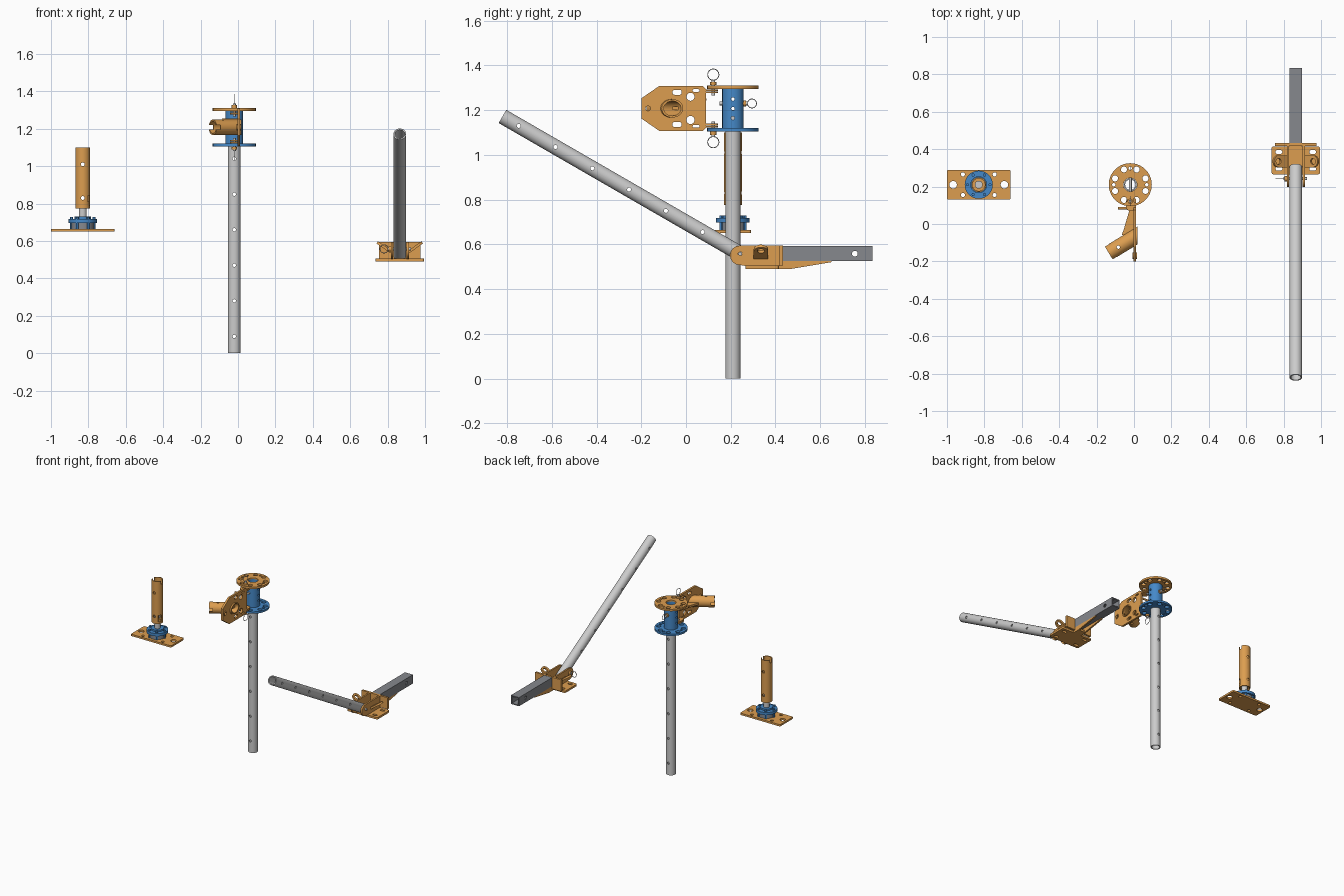
import bpy, bmesh
from math import sin, cos, pi, radians
from mathutils import Vector, Matrix

if "Cube" in bpy.data.objects:
    bpy.data.objects.remove(bpy.data.objects["Cube"])


def material(name, rgb):
    m = bpy.data.materials.new(name)
    m.diffuse_color = (*rgb, 1)
    m.use_nodes = True
    m.node_tree.nodes["Principled BSDF"].inputs["Base Color"].default_value = m.diffuse_color
    return m


ORANGE = material("orange_paint", (0.72, 0.34, 0.08))
BLUE = material("blue_paint", (0.06, 0.25, 0.58))
DARK = material("dark_steel", (0.24, 0.25, 0.27))


def add(name, bm, mat=None):
    bmesh.ops.recalc_face_normals(bm, faces=bm.faces)
    me = bpy.data.meshes.new(name)
    bm.to_mesh(me)
    bm.free()
    o = bpy.data.objects.new(name, me)
    bpy.context.collection.objects.link(o)
    if mat:
        me.materials.append(mat)
    return o


def tube(name, p0, p1, ro, ri=0, mat=None, n=40):
    # solid cylinder, or a hollow one when ri is given
    p0, p1 = Vector(p0), Vector(p1)
    q = (p1 - p0).to_track_quat('Z', 'Y')
    bm = bmesh.new()

    def loop(p, r):
        return [bm.verts.new(p + q @ Vector((r * cos(2 * pi * i / n), r * sin(2 * pi * i / n), 0))) for i in range(n)]
    loops = [loop(p0, ro), loop(p1, ro)]
    if ri:
        loops += [loop(p1, ri), loop(p0, ri)]
        pairs = [(loops[k], loops[(k + 1) % 4]) for k in range(4)]
    else:
        pairs = [(loops[0], loops[1])]
        bm.faces.new(loops[0])
        bm.faces.new(loops[1])
    for a, b in pairs:
        for i in range(n):
            j = (i + 1) % n
            bm.faces.new((a[i], a[j], b[j], b[i]))
    return add(name, bm, mat)


def box(name, lo, hi, mat=None):
    lo, hi = Vector(lo), Vector(hi)
    bm = bmesh.new()
    bmesh.ops.create_cube(bm, size=1)
    for v in bm.verts:
        v.co = (lo + hi) / 2 + v.co * (hi - lo)
    return add(name, bm, mat)


def cut(o, cutters):
    for c in cutters:
        m = o.modifiers.new("cut", 'BOOLEAN')
        m.operation, m.solver, m.object = 'DIFFERENCE', 'EXACT', c
        bpy.context.view_layer.objects.active = o
        bpy.ops.object.modifier_apply(modifier=m.name)
        bpy.data.objects.remove(c)
    return o


def drill(o, p, axis, r):
    p, a = Vector(p), Vector(axis) * 0.1
    return cut(o, [tube("cutter", p - a, p + a, r, n=20)])


def oval(cx, cy, a, b=None, n=40):
    b = b or a
    return [(cx + a * cos(2 * pi * i / n), cy + b * sin(2 * pi * i / n)) for i in range(n)]


def rect(x0, y0, x1, y1, r):
    # rectangle with rounded corners
    cs = [(x1 - r, y1 - r), (x0 + r, y1 - r), (x0 + r, y0 + r), (x1 - r, y0 + r)]
    return [(cx + r * cos((k + i / 5) * pi / 2), cy + r * sin((k + i / 5) * pi / 2))
            for k, (cx, cy) in enumerate(cs) for i in range(6)]


def plate(name, outline, holes, t, m, mat):
    # flat sheet of thickness t centred on the plane of matrix m
    cu = bpy.data.curves.new(name, 'CURVE')
    cu.dimensions, cu.fill_mode, cu.extrude = '2D', 'BOTH', t / 2
    for pts in [outline] + holes:
        s = cu.splines.new('POLY')
        s.points.add(len(pts) - 1)
        for p, (x, y) in zip(s.points, pts):
            p.co = (x, y, 0, 1)
        s.use_cyclic_u = True
    cu.materials.append(mat)
    o = bpy.data.objects.new(name, cu)
    bpy.context.collection.objects.link(o)
    o.matrix_world = m
    bpy.ops.object.select_all(action='DESELECT')
    o.select_set(True)
    bpy.context.view_layer.objects.active = o
    bpy.ops.object.convert(target='MESH')
    return o


def flat(z):
    return Matrix.Translation((0, 0, z))


def side(x):  # profile drawn in y, z
    return Matrix(((0, 0, 1, x), (1, 0, 0, 0), (0, 1, 0, 0), (0, 0, 0, 1)))


def ring(name, loc, rot, r):
    bpy.ops.mesh.primitive_torus_add(location=loc, rotation=rot, major_radius=r, minor_radius=0.002,
                                     major_segments=36, minor_segments=8)
    bpy.context.object.name = name


# --- swivel foot on the left ---
JX, Y = -0.83, 0.21
holes = [oval(JX + s * 0.137, Y, 0.02) for s in (-1, 1)]
holes += [oval(JX + a * 0.085, Y + b * 0.055, 0.011) for a in (-1, 1) for b in (-1, 1)]
plate("foot_plate", rect(-1, 0.13, -0.66, 0.29, 0.008), holes, 0.014, flat(0.658), ORANGE)
tube("foot_socket", (JX, Y, 0.665), (JX, Y, 0.7), 0.06, 0, DARK)
tube("foot_flange", (JX, Y, 0.697), (JX, Y, 0.718), 0.075, 0.03, BLUE)
tube("foot_collar", (JX, Y, 0.718), (JX, Y, 0.73), 0.045, 0.022, BLUE)
for i in range(6):
    a = i * pi / 3
    x, y = JX + 0.06 * cos(a), Y + 0.06 * sin(a)
    tube("foot_bolt", (x, y, 0.665), (x, y, 0.728), 0.009, 0, BLUE, 6)
tube("foot_stem", (JX, Y, 0.69), (JX, Y, 0.82), 0.021)
tube("sleeve_floor", (JX, Y, 0.785), (JX, Y, 0.81), 0.036, 0, ORANGE)
sleeve = tube("foot_sleeve", (JX, Y, 0.775), (JX, Y, 1.1), 0.04, 0.033, ORANGE)
cut(sleeve, [box("cutter", (JX - 0.1, Y - 0.011, 1.075), (JX + 0.1, Y + 0.011, 1.2)),
             box("cutter", (JX + 0.026, Y - 0.1, 0.79), (JX + 0.08, Y - 0.005, 0.84))])
for z in (0.83, 1.01):
    drill(sleeve, (JX, Y, z), (0, 1, 0), 0.01)

# --- upright post with flanged head ---
PX = -0.02
post = tube("upright_post", (PX, Y, 0), (PX, Y, 1.2), 0.034, 0.027)
for i in range(6):
    drill(post, (PX, Y, 0.09 + 0.19 * i), (0, 1, 0), 0.009)
head = tube("head_sleeve", (PX, Y, 1.11), (PX, Y, 1.3), 0.048, 0.036, BLUE)
for z in (1.165, 1.207, 1.25):
    drill(head, (PX, Y, z), (1, 0, 0), 0.008)
rosette = [oval(PX + 0.088 * cos(a), Y + 0.088 * sin(a), 0.016) for a in [pi / 8 + i * pi / 4 for i in range(8)]]
rosette += [oval(PX + 0.088 * cos(a), Y + 0.088 * sin(a), 0.009) for a in [i * pi / 2 for i in range(4)]]
rosette += [oval(PX, Y, 0.036)]
for name, z, mat in (("lower_flange", 1.113, BLUE), ("upper_flange", 1.303, ORANGE)):
    plate(name, oval(PX, Y, 0.115, n=64), rosette, 0.015, flat(z), mat)

# --- swinging bracket plate and angled socket ---
MID = 1.208
outline = [(-0.2, -0.04), (-0.2, 0.045), (-0.12, 0.1), (0.075, 0.1), (0.09, 0.085),
           (0.09, -0.085), (0.075, -0.1), (-0.12, -0.1), (-0.2, -0.045)]
holes = [oval(-0.17, 0, 0.011), oval(-0.065, 0, 0.045, 0.038)]
for s in (-1, 1):
    holes += [rect(-0.06, s * 0.072 - 0.011, -0.02, s * 0.072 + 0.011, 0.008), oval(0.02, s * 0.052, 0.018),
              rect(0.03, s * 0.08 - 0.006, 0.06, s * 0.08 + 0.006, 0.005)]
plate("bracket_plate", outline, holes, 0.015, Matrix.Translation((0, 0, MID)) @ side(0.004), ORANGE)
tube("bracket_bushing", (-0.008, -0.17, MID), (0.016, -0.17, MID), 0.017, 0.011, ORANGE)
socket = tube("angled_socket", (0.08, -0.024, MID), (-0.135, -0.155, MID), 0.041, 0.033, ORANGE)
cut(socket, [box("cutter", (0.02, -0.3, 1), (0.3, 0.3, 1.4))])
d = Vector((-0.215, -0.131, 0)).normalized()
notch = box("cutter", (-0.1, -0.011, -0.025), (0.1, 0.011, 0.1))
notch.matrix_world = Matrix.Translation((-0.135, -0.155, MID)) @ d.to_track_quat('Z', 'Y').to_matrix().to_4x4()
bpy.context.view_layer.update()
cut(socket, [notch])
drill(socket, Vector((-0.135, -0.155, MID)) - d * 0.06, (0, 0, 1), 0.009)
plate("socket_gusset", [(-0.066, -0.06), (-0.055, -0.03), (-0.02, 0.09), (0, 0.09), (0, -0.06)], [], 0.015, flat(MID), ORANGE)

# --- pivot lugs and ring pins, mirrored top and bottom ---
for s in (-1, 1):
    for k in (0.072, 0.082):
        plate("pivot_lug", rect(-0.042, 0.07, 0.012, 0.143, 0.02), [oval(PX, 0.122, 0.008)], 0.007,
              flat(MID + s * k), ORANGE)
    tube("pivot_pin", (PX, 0.122, MID + s * 0.058), (PX, 0.122, MID + s * 0.128), 0.008, 0, None, 20)
    tube("pivot_pin_head", (PX, 0.122, MID + s * 0.104), (PX, 0.122, MID + s * 0.118), 0.014, 0, ORANGE, 20)
    ring("pivot_ring", (PX, 0.122, MID + s * 0.151), (0, pi / 2, 0), 0.025)
tube("lock_bar", (-0.085, 0.085, MID + 0.04), (0, 0.085, MID + 0.04), 0.007, 0, ORANGE, 16)
tube("head_pin", (PX, 0.15, 1.23), (PX, 0.278, 1.23), 0.008, 0, None, 20)
tube("head_pin_collar", (PX, 0.256, 1.23), (PX, 0.268, 1.23), 0.014, 0, ORANGE, 20)
ring("head_ring", (PX, 0.295, 1.23), (0, pi / 2, 0), 0.02)

# --- diagonal brace tube ---
BX = 0.865
start, along = Vector((BX, 0.305, 0.522)), Vector((0, -0.866, 0.5))
brace = tube("diagonal_brace", start, start + along * 1.3, 0.034, 0.027)
for i in range(6):
    drill(brace, start + along * (0.266 + 0.19 * i), (1, 0, 0), 0.009)

# --- square arm ---
arm = box("square_arm", (0.831, 0.425, 0.525), (0.899, 0.835, 0.592), DARK)
cut(arm, [box("cutter", (0.839, 0.44, 0.533), (0.891, 1, 0.584))])
drill(arm, (BX, 0.755, 0.558), (1, 0, 0), 0.013)

# --- brace shoe ---
holes = [rect(BX + s * 0.09 - 0.018, y - 0.01, BX + s * 0.09 + 0.018, y + 0.01, 0.009)
         for s in (-1, 1) for y in (0.295, 0.385)]
plate("shoe_base", rect(0.735, 0.265, 0.995, 0.415, 0.012), holes, 0.015, flat(0.498), ORANGE)
box("shoe_tongue", (0.831, 0.415, 0.49), (0.899, 0.47, 0.505), ORANGE)
box("shoe_back", (0.755, 0.418, 0.505), (0.975, 0.434, 0.594), ORANGE)
cheek = [(0.24 + 0.043 * cos(a), 0.551 + 0.043 * sin(a)) for a in [pi / 2 + pi * i / 16 for i in range(17)]]
cheek += [(0.27, 0.503), (0.42, 0.503), (0.42, 0.594)]
slope = radians(35)
for s in (-1, 1):
    plate("shoe_cheek", cheek, [oval(0.242, 0.558, 0.009)], 0.012, side(BX + s * 0.042), ORANGE)
    plate("arm_gusset", [(0.42, 0.503), (0.47, 0.49), (0.65, 0.52), (0.65, 0.526), (0.42, 0.526)], [],
          0.012, side(BX + s * 0.028), ORANGE)
    # slanted eye lug on each cheek
    u, v = Vector((0, 1, 0)), Vector((s * cos(slope), 0, sin(slope)))
    m = Matrix((u, v, u.cross(v))).transposed().to_4x4()
    m.translation = (BX + s * 0.045, 0.335, 0.54)
    eye = [(0.032 * cos(pi * i / 16), 0.06 + 0.032 * sin(pi * i / 16)) for i in range(17)]
    plate("eye_lug", eye + [(-0.032, 0), (0.032, 0)], [oval(0, 0.062, 0.016)], 0.014, m, ORANGE)
tube("shoe_pin", (0.8, 0.242, 0.558), (0.925, 0.242, 0.558), 0.008, 0, None, 20)
tube("shoe_pin_collar", (0.805, 0.242, 0.558), (0.817, 0.242, 0.558), 0.014, 0, ORANGE, 20)
ring("shoe_ring", (0.781, 0.242, 0.558), (pi / 2, 0, 0), 0.022)

# --- smooth shading with sharp edges ---
bpy.ops.object.select_all(action='SELECT')
bpy.ops.object.shade_smooth_by_angle(angle=radians(30))
